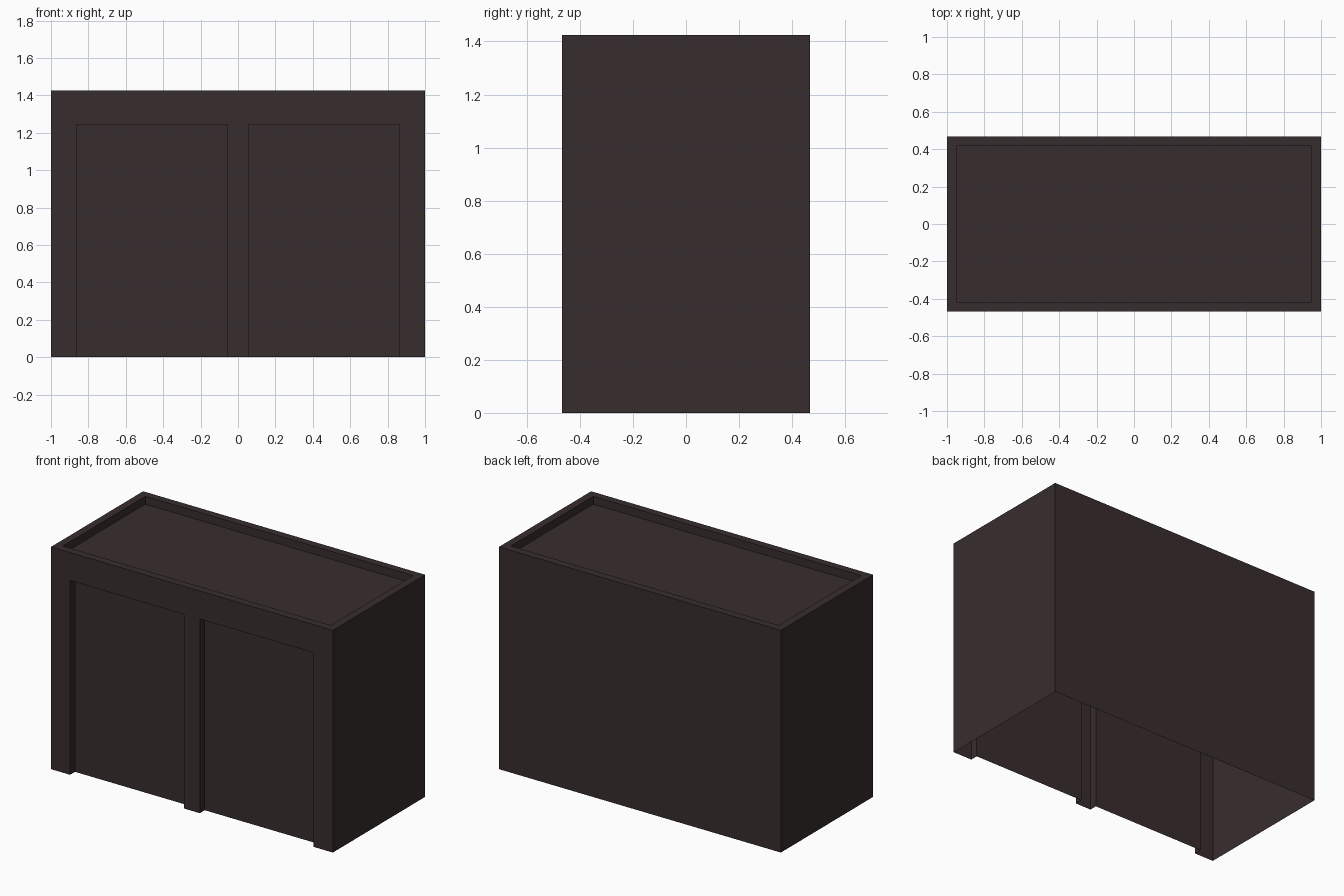
import bpy

cube = bpy.data.objects.get("Cube")
if cube:
    bpy.data.objects.remove(cube, do_unlink=True)

W, D, H = 1.0, 0.467, 1.425        # half width, half depth, height
RIM = 0.05                         # parapet width and depth
RECESS = 0.05                      # how far the bay panels sit back
BAY_IN, BAY_OUT, BAY_TOP = 0.056, 0.864, 1.245

paint = bpy.data.materials.new("dark_brown")
paint.use_nodes = True
colour = (0.039, 0.026, 0.027, 1)
paint.diffuse_color = colour
bsdf = paint.node_tree.nodes["Principled BSDF"]
bsdf.inputs["Base Color"].default_value = colour
bsdf.inputs["Roughness"].default_value = 0.9


def sheet(name, faces):
    """Thin surface object from a list of corner loops."""
    verts = [p for f in faces for p in f]
    index, loops = 0, []
    for f in faces:
        loops.append(range(index, index + len(f)))
        index += len(f)
    mesh = bpy.data.meshes.new(name)
    mesh.from_pydata(verts, [], [list(l) for l in loops])
    mesh.materials.append(paint)
    obj = bpy.data.objects.new(name, mesh)
    bpy.context.collection.objects.link(obj)
    return obj


def ring(x, y, z):
    """Rectangle of corners, anticlockwise from above."""
    return [(-x, -y, z), (x, -y, z), (x, y, z), (-x, y, z)]


def band(a, b, sides=range(4)):
    """Quads joining two rings."""
    return [[a[i], a[(i + 1) % 4], b[(i + 1) % 4], b[i]] for i in sides]


# Side and back walls
base, top = ring(W, D, 0), ring(W, D, H)
sheet("outer_walls", band(base, top, (1, 2, 3)))

# Parapet rim and sunken roof
inner = ring(W - RIM, D - RIM, H)
roof = ring(W - RIM, D - RIM, H - RIM)
sheet("parapet", band(top, inner) + band(inner, roof))
sheet("roof_panel", [roof])

# Front frame with side posts, centre post and header
half = [(BAY_IN, 0), (BAY_IN, BAY_TOP), (BAY_OUT, BAY_TOP), (BAY_OUT, 0), (W, 0), (W, H)]
outline = half + [(-x, z) for x, z in reversed(half)]
sheet("front_frame", [[(x, -D, z) for x, z in outline]])

# Recessed bays, each with reveals and a back panel
for name, x0, x1 in (("left", BAY_IN, BAY_OUT), ("right", -BAY_OUT, -BAY_IN)):
    path = [(x1, 0), (x1, BAY_TOP), (x0, BAY_TOP), (x0, 0)]
    front = [(x, -D, z) for x, z in path]
    back = [(x, -D + RECESS, z) for x, z in path]
    sheet(name + "_bay_reveal", band(front, back, range(3)))
    sheet(name + "_bay_panel", [back])
